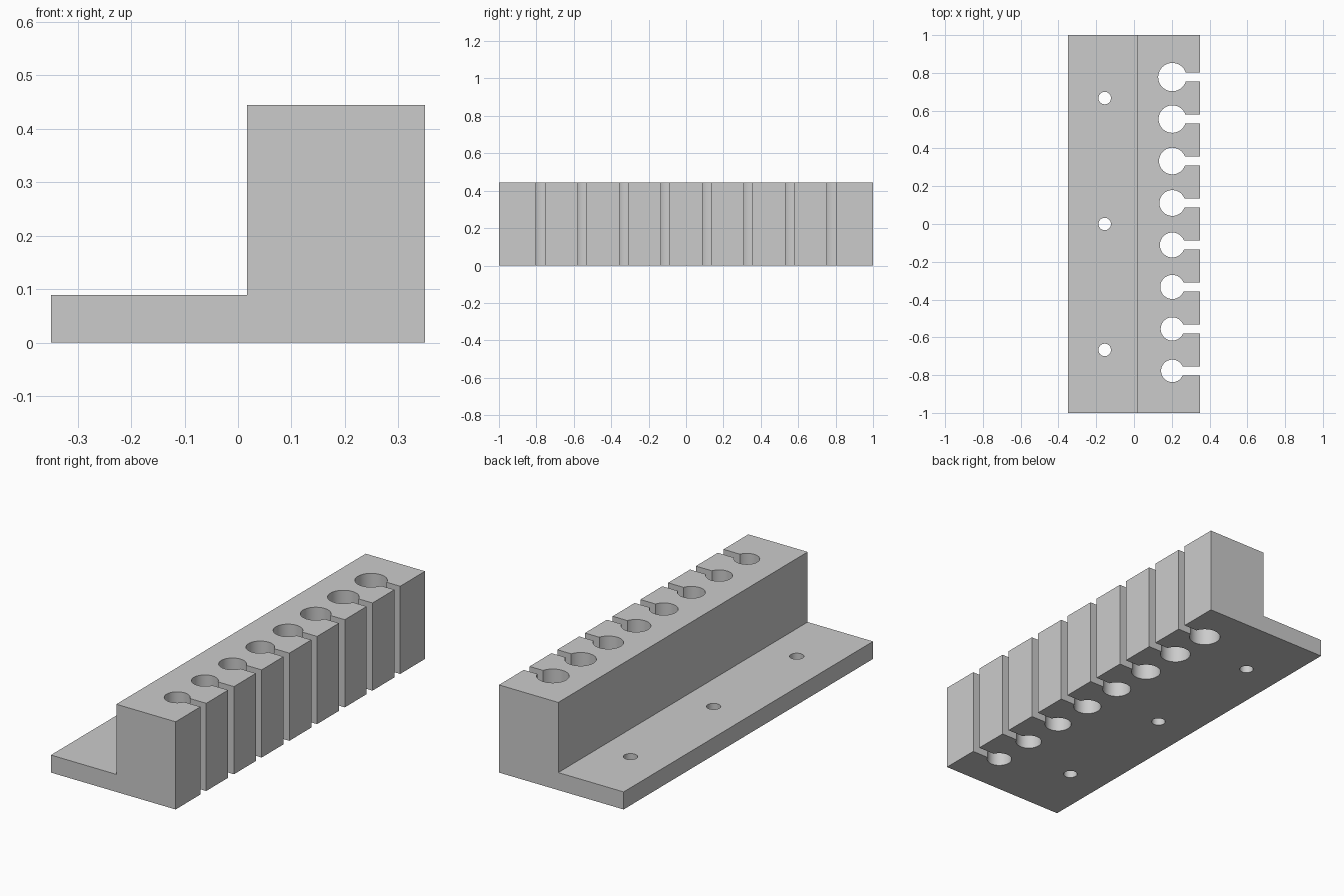
import bpy
import bmesh
import math

if "Cube" in bpy.data.objects:
    bpy.data.objects.remove(bpy.data.objects["Cube"], do_unlink=True)

HEIGHT = 0.445
HOLE_X = 0.203


def grey_material():
    mat = bpy.data.materials.new("plain grey")
    mat.use_nodes = True
    colour = (0.6, 0.6, 0.6, 1)
    mat.diffuse_color = colour
    mat.node_tree.nodes["Principled BSDF"].inputs["Base Color"].default_value = colour
    return mat


def prism(name, outline, direction):
    """Extrude a closed outline of 3D points along a direction."""
    bm = bmesh.new()
    face = bm.faces.new([bm.verts.new(p) for p in outline])
    moved = bmesh.ops.extrude_face_region(bm, geom=[face])["geom"]
    bmesh.ops.translate(bm, vec=direction,
                        verts=[v for v in moved if isinstance(v, bmesh.types.BMVert)])
    bmesh.ops.recalc_face_normals(bm, faces=bm.faces)
    mesh = bpy.data.meshes.new(name)
    bm.to_mesh(mesh)
    bm.free()
    obj = bpy.data.objects.new(name, mesh)
    bpy.context.collection.objects.link(obj)
    return obj


def cut(target, name, outline):
    """Cut a vertical prism with the given plan outline through the target."""
    cutter = prism(name, [(x, y, -0.1) for x, y in outline], (0, 0, HEIGHT + 0.2))
    mod = target.modifiers.new(name, "BOOLEAN")
    mod.operation = "DIFFERENCE"
    mod.solver = "EXACT"
    mod.object = cutter
    bpy.context.view_layer.objects.active = target
    bpy.ops.object.modifier_apply(modifier=mod.name)
    bpy.data.objects.remove(cutter, do_unlink=True)


def arc(x, y, radius, start, end, steps):
    angles = [start + (end - start) * i / steps for i in range(steps + 1)]
    return [(x + radius * math.cos(a), y + radius * math.sin(a)) for a in angles]


# Stepped body: low mounting flange and tall holder block
profile = [(-0.35, 0), (0.35, 0), (0.35, HEIGHT), (0.017, HEIGHT),
           (0.017, 0.089), (-0.35, 0.089)]
body = prism("tool_holder_rail", [(x, -1, z) for x, z in profile], (0, 2, 0))
body.data.materials.append(grey_material())

# Row of graduated keyhole sockets, each open to the side through a slot
half_slot = 0.023
for i in range(8):
    y = (i - 3.5) * 2 / 9
    radius = 0.0595 + 0.0022 * i
    gap = math.asin(half_slot / radius)
    keyhole = arc(HOLE_X, y, radius, gap, 2 * math.pi - gap, 56)
    keyhole += [(0.45, y - half_slot), (0.45, y + half_slot)]
    cut(body, "socket_cutter", keyhole)

# Screw holes through the flange
for y in (-2 / 3, 0, 2 / 3):
    cut(body, "screw_hole_cutter", arc(-0.155, y, 0.033, 0, 2 * math.pi * 39 / 40, 39))

# Smooth hole walls with crisp edges
bpy.ops.object.select_all(action="DESELECT")
body.select_set(True)
bpy.context.view_layer.objects.active = body
bpy.ops.object.shade_smooth_by_angle(angle=math.radians(25))
